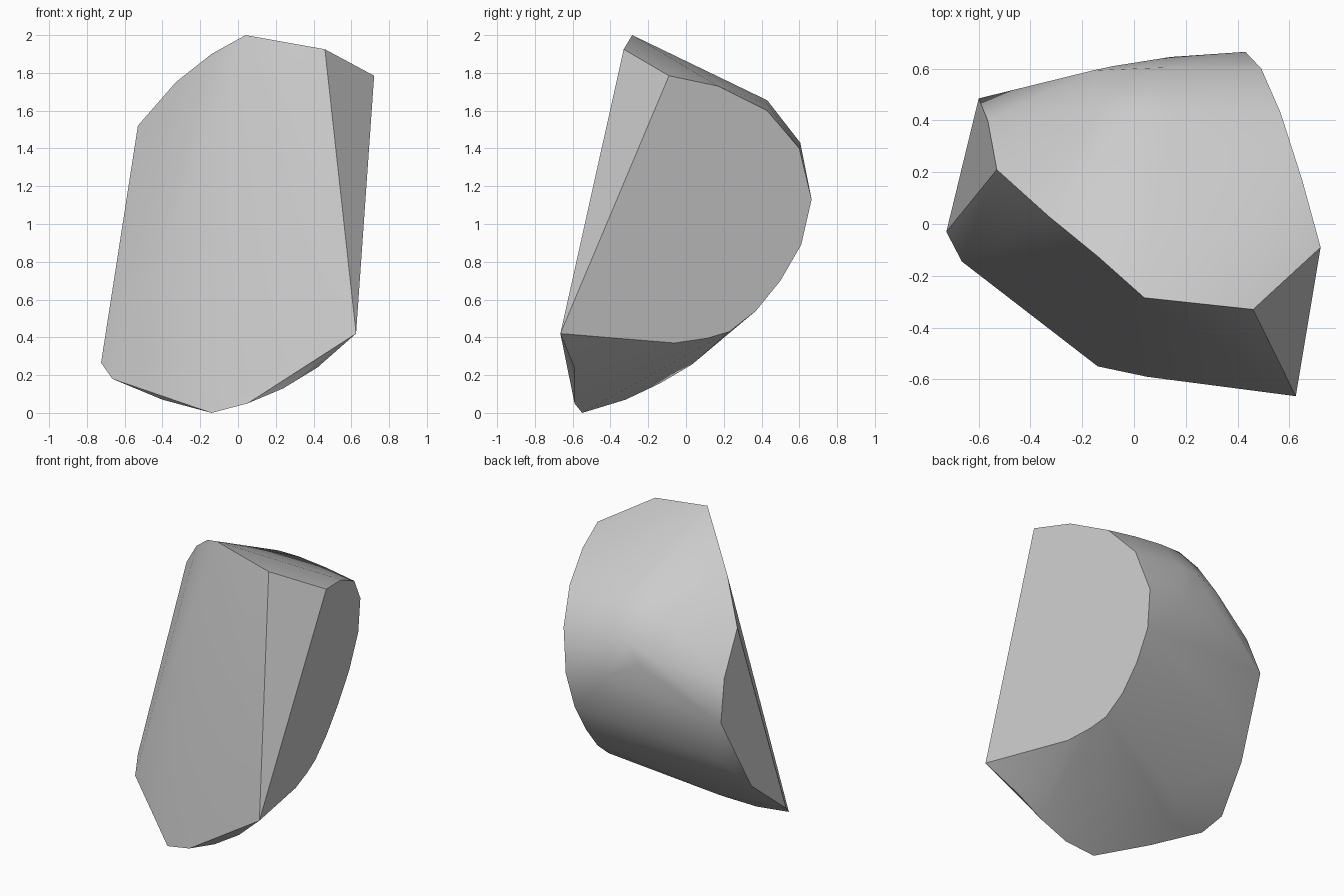
import bpy
import bmesh
import math
from mathutils import Vector

start_cube = bpy.data.objects.get("Cube")
if start_cube:
    bpy.data.objects.remove(start_cube, do_unlink=True)


def stone_material():
    material = bpy.data.materials.new("grey stone")
    colour = (0.6, 0.6, 0.6, 1)
    material.use_nodes = True
    material.diffuse_color = colour
    shader = material.node_tree.nodes["Principled BSDF"]
    shader.inputs["Base Color"].default_value = colour
    return material


def side_plane_x(y, z):
    """Position of the flat sliced side at a given depth and height."""
    return 0.396 - 0.237 * y + 0.17 * z


def hull_object(name, points, material):
    """Wrap the outline points in a convex skin and shade it."""
    bm = bmesh.new()
    for point in points:
        bm.verts.new(Vector(point))
    hull = bmesh.ops.convex_hull(bm, input=bm.verts, use_existing_faces=False)
    loose = {v for v in hull["geom_interior"] + hull["geom_unused"]
             if isinstance(v, bmesh.types.BMVert)}
    bmesh.ops.delete(bm, geom=list(loose), context="VERTS")

    # Merge the nearly flat triangles of the sliced faces
    bmesh.ops.dissolve_limit(bm, angle_limit=math.radians(2),
                             verts=bm.verts, edges=bm.edges)
    bmesh.ops.recalc_face_normals(bm, faces=bm.faces)
    mesh = bpy.data.meshes.new(name)
    bm.to_mesh(mesh)
    bm.free()
    mesh.materials.append(material)
    rock = bpy.data.objects.new(name, mesh)
    bpy.context.collection.objects.link(rock)
    bpy.ops.object.select_all(action="DESELECT")
    rock.select_set(True)
    bpy.context.view_layer.objects.active = rock
    bpy.ops.object.shade_smooth_by_angle(angle=math.radians(30))
    return rock


# Flat sliced side: outline as depth and height on one plane
side_outline = [(-.09, 1.785), (.17, 1.73), (.43, 1.6), (.6, 1.4),
                (.665, 1.13), (.61, .89), (.5, .7), (.37, .54),
                (.23, .43), (.11, .395), (-.06, .37), (-.4, .41),
                (-.665, .42)]
side_points = [(side_plane_x(y, z), y, z) for y, z in side_outline]

# Broad front face: sloping top edge, then the lower edge
front_top = [(.46, -.33, 1.925), (.04, -.285, 2), (-.14, -.125, 1.9),
             (-.33, .03, 1.75), (-.53, .21, 1.52)]
front_base = [(-.725, -.03, .265), (-.665, -.145, .18), (-.14, -.55, 0),
              (.05, -.59, .05), (.24, -.59, .13), (.42, -.59, .24)]

# Narrow facet on the opposite side, and the bulge behind it
small_facet = [(-.565, .4, 1.26), (-.6, .485, 1), (-.655, .24, .5),
               (-.5, .37, .68)]

# Rounded back, from the top edge down
back_ridge = [(.35, .43, 1.635), (.15, .43, 1.655), (0, .43, 1.655),
              (-.13, .45, 1.585), (.13, .605, 1.43), (0, .6, 1.42),
              (-.16, .593, 1.36), (-.08, .61, 1.3), (.14, .645, 1.18)]

# Curved underside
underside = [(-.4, -.32, .07), (-.43, -.14, .155), (-.28, .03, .255)]

hull_object("rock",
            side_points + front_top + front_base + small_facet
            + back_ridge + underside,
            stone_material())
